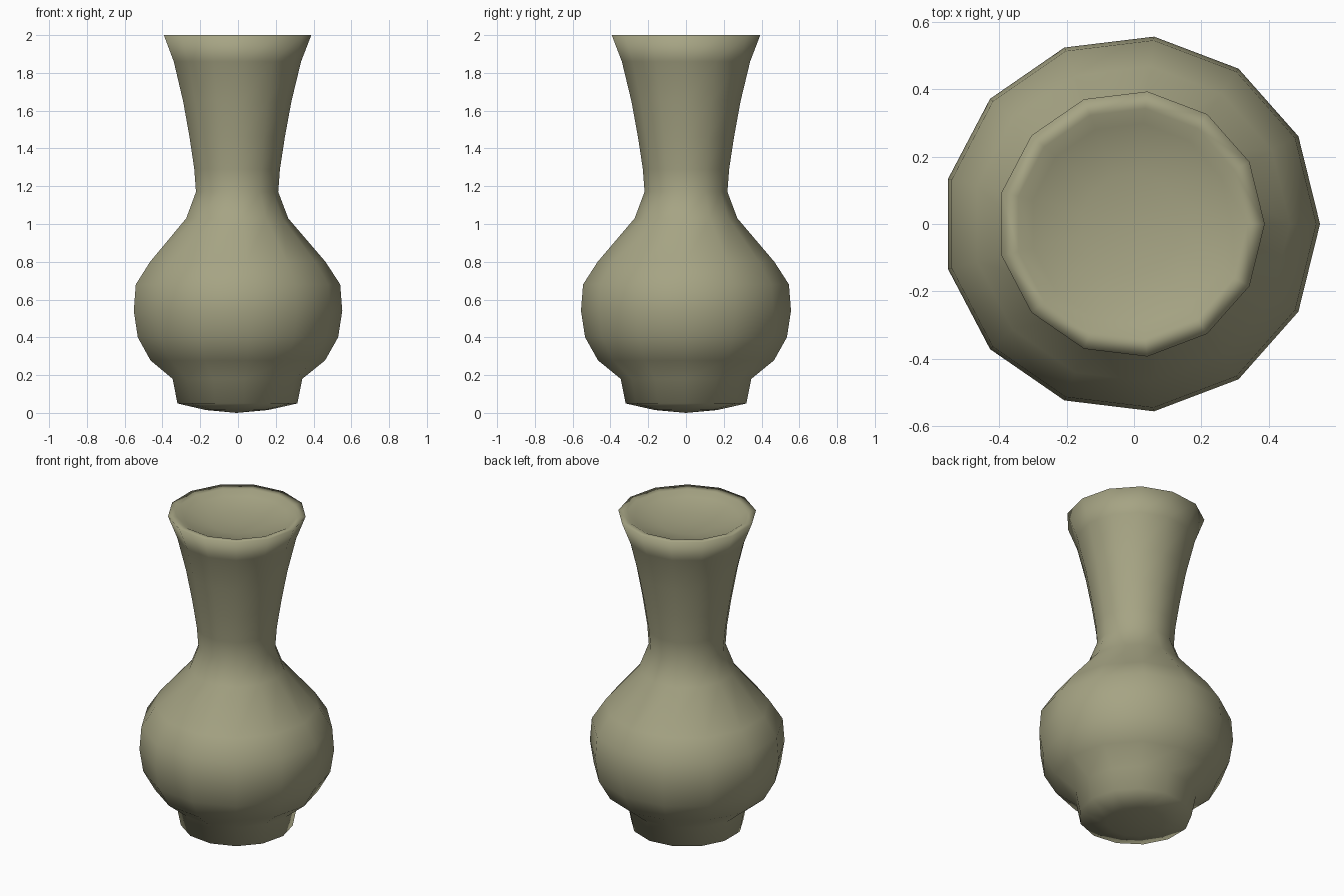
import bpy
import bmesh
from math import cos, sin, tau

if "Cube" in bpy.data.objects:
    bpy.data.objects.remove(bpy.data.objects["Cube"])

SIDES = 13
AXIS_X = -0.008   # odd side count: the axis sits slightly off the bounding-box centre

# Lathe profile (radius, height): foot, belly, neck, lip and shallow dished mouth
PROFILE = [
    (0.0, 0.0), (0.166, 0.015), (0.322, 0.05),
    (0.348, 0.18), (0.469, 0.278), (0.538, 0.40), (0.56, 0.54), (0.549, 0.68),
    (0.471, 0.80), (0.274, 1.03),
    (0.221, 1.17), (0.23, 1.29), (0.256, 1.46), (0.291, 1.65), (0.342, 1.86),
    (0.396, 2.0),
    (0.345, 1.995), (0.30, 1.97), (0.15, 1.94), (0.0, 1.93),
]

bm = bmesh.new()


def ring(r, z):
    """One vertex on the axis, or a full ring of vertices."""
    if r == 0:
        return [bm.verts.new((AXIS_X, 0, z))]
    return [bm.verts.new((AXIS_X + r * cos(tau * i / SIDES), r * sin(tau * i / SIDES), z))
            for i in range(SIDES)]


rings = [ring(r, z) for r, z in PROFILE]

# Bridge neighbouring rings, with fans at both poles
for a, b in zip(rings, rings[1:]):
    for i in range(SIDES):
        j = (i + 1) % SIDES
        if len(a) == 1:
            bm.faces.new((a[0], b[j], b[i]))
        elif len(b) == 1:
            bm.faces.new((a[i], a[j], b[0]))
        else:
            bm.faces.new((a[i], a[j], b[j], b[i]))

bmesh.ops.recalc_face_normals(bm, faces=bm.faces[:])
for f in bm.faces:
    f.smooth = True

mesh = bpy.data.meshes.new("vase")
bm.to_mesh(mesh)
bm.free()

# Olive-beige glaze
glaze = bpy.data.materials.new("glaze")
glaze.diffuse_color = (0.38, 0.37, 0.23, 1)
glaze.use_nodes = True
glaze.node_tree.nodes["Principled BSDF"].inputs["Base Color"].default_value = glaze.diffuse_color
mesh.materials.append(glaze)

vase = bpy.data.objects.new("vase", mesh)
bpy.context.collection.objects.link(vase)
